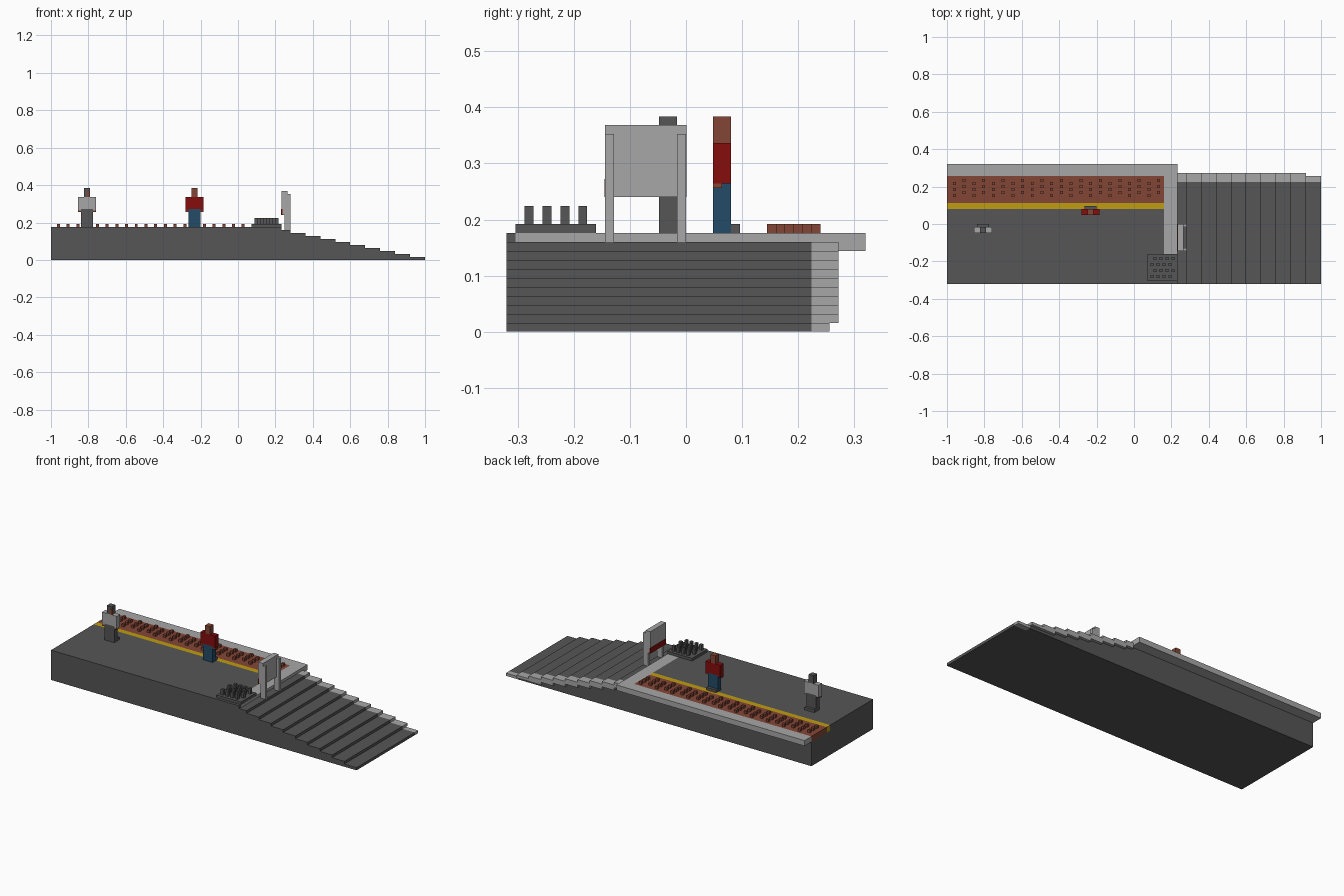
import bpy, bmesh

cube = bpy.data.objects.get("Cube")
if cube:
    bpy.data.objects.remove(cube, do_unlink=True)

U = 0.016                 # base module
TOP = 11 * U              # deck height
X_END = 0.232             # where the platform meets the stairs


def material(name, rgb):
    m = bpy.data.materials.new(name)
    m.use_nodes = True
    m.diffuse_color = (*rgb, 1)
    m.node_tree.nodes["Principled BSDF"].inputs["Base Color"].default_value = (*rgb, 1)
    return m


DARK = material("dark_grey", (0.092, 0.092, 0.092))
LIGHT = material("light_grey", (0.39, 0.39, 0.39))
BROWN = material("brick_brown", (0.23, 0.062, 0.037))
YELLOW = material("safety_yellow", (0.52, 0.34, 0.006))
RED = material("red", (0.24, 0.004, 0.004))
BLUE = material("denim_blue", (0.016, 0.07, 0.135))


def finish(name, bm, mat):
    bmesh.ops.recalc_face_normals(bm, faces=bm.faces)
    mesh = bpy.data.meshes.new(name)
    bm.to_mesh(mesh)
    bm.free()
    mesh.materials.append(mat)
    ob = bpy.data.objects.new(name, mesh)
    bpy.context.collection.objects.link(ob)
    return ob


def boxes(name, mat, *extents):
    """One object from boxes given as (x0, x1, y0, y1, z0, z1)."""
    bm = bmesh.new()
    for x0, x1, y0, y1, z0, z1 in extents:
        vs = bmesh.ops.create_cube(bm, size=1)["verts"]
        bmesh.ops.scale(bm, vec=(x1 - x0, y1 - y0, z1 - z0), verts=vs)
        bmesh.ops.translate(bm, vec=((x0 + x1) / 2, (y0 + y1) / 2, (z0 + z1) / 2), verts=vs)
    return finish(name, bm, mat)


def extrude_xz(name, mat, pts, y0, y1):
    """Extrude an x-z outline along y."""
    bm = bmesh.new()
    face = bm.faces.new([bm.verts.new((x, y0, z)) for x, z in pts])
    new = bmesh.ops.extrude_face_region(bm, geom=[face])["geom"]
    bmesh.ops.translate(bm, vec=(0, y1 - y0, 0),
                        verts=[v for v in new if isinstance(v, bmesh.types.BMVert)])
    return finish(name, bm, mat)


# Platform body and dark deck
SLAB = 9 * U
boxes("platform_base", DARK, (-1, X_END, -0.32, 0.256, 0, SLAB))
boxes("platform_deck", DARK,
      (-1, 0.16, -0.32, 0.08, SLAB, TOP),
      (0.16, X_END, -0.32, -0.16, SLAB, TOP))

# Pale edging along the back and across the head of the stairs
boxes("edge_coping", LIGHT, (-1, X_END, 0.256, 0.32, SLAB, TOP))
boxes("landing_strip", LIGHT, (0.16, X_END, -0.16, 0.256, SLAB, TOP))
boxes("yellow_line", YELLOW, (-1, 0.16, 0.08, 0.112, SLAB, TOP))

# Tactile paving with staggered studs
boxes("tactile_paving", BROWN, (-1, 0.16, 0.112, 0.256, SLAB, TOP))
studs = []
for k in range(22):
    x = -0.96 + 0.052 * k
    for j in range(3):
        y = 0.152 + 2 * U * j + U * (k % 2)
        studs.append((x - U / 2, x + U / 2, y - U / 2, y + U / 2, TOP, TOP + U))
boxes("tactile_studs", BROWN, *studs)

# Tactile plate at the head of the stairs
boxes("stud_plate", DARK, (0.072, X_END, -0.304, -0.16, TOP, TOP + U))
boxes("stud_plate_trim", LIGHT, (X_END - 0.01, X_END + 0.001, -0.304, -0.16, TOP - U, TOP))
pegs = []
for r in range(4):
    y = -0.28 + 2 * U * r
    for c in range(4):
        x = 0.096 + 2 * U * c + U * (r % 2)
        pegs.append((x - U / 2, x + U / 2, y - U / 2, y + U / 2, TOP + U, TOP + 3 * U))
boxes("plate_pegs", DARK, *pegs)

# Stairs: stepped outline, narrow core under the curb, overhanging curb blocks
edges = [X_END] + [0.28 + 0.08 * i for i in range(10)]
tread = [(edges[i], edges[i + 1], (10 - i) * U) for i in range(10)]
outline = [(X_END, 0)]
for x0, x1, z in tread:
    outline += [(x0, z), (x1, z)]
outline.append((1.0, 0))
extrude_xz("stairs", DARK, outline, -0.32, 0.224)

core = [(X_END, 0)]
for x0, x1, z in tread[:8]:
    core += [(x0, z - 2 * U), (x1, z - 2 * U)]
core += [(tread[8][0], U), (tread[8][1], U), (tread[8][1], 0)]
extrude_xz("stair_side_wall", DARK, core, 0.224, 0.256)

curb = [(x0, x1, 0.224, 0.272, max(z - 2 * U, U), z) for x0, x1, z in tread[:9]]
curb.append((tread[9][0], 1.0, 0.224, 0.256, 0, U))
boxes("stair_curb", LIGHT, *curb)

# Sign on two posts
boxes("sign_posts", LIGHT,
      (0.248, 0.28, -0.144, -0.128, 10 * U, 22 * U),
      (0.248, 0.28, -0.016, 0.0, 10 * U, 22 * U))
boxes("sign_panel", LIGHT, (0.233, 0.264, -0.1445, 0.0005, 15 * U, 23 * U))
boxes("sign_red_band", RED, (0.231, 0.238, -0.145, 0.001, 15 * U, 17 * U))


# Standing people, facing the platform edge (+y)
def person(label, x, y, coat, trousers, head):
    boxes(label + "_shoes", DARK, (x - 2 * U, x + 2 * U, y + U, y + 2 * U, TOP, TOP + U))
    boxes(label + "_legs", trousers, (x - 2 * U, x + 2 * U, y - U, y + U, TOP, 17 * U))
    boxes(label + "_coat", coat,
          (x - 2 * U, x + 2 * U, y - U, y + U, 17 * U, 21 * U),
          (x - 3 * U, x - 2 * U, y - U, y + U, 16.5 * U, 21 * U),
          (x + 2 * U, x + 3 * U, y - U, y + U, 16.5 * U, 21 * U))
    boxes(label + "_hands", BROWN,
          (x - 3 * U, x - 2 * U, y - U, y, 16 * U, 16.5 * U),
          (x + 2 * U, x + 3 * U, y - U, y, 16 * U, 16.5 * U))
    boxes(label + "_head", head, (x - U, x + U, y - U, y + U, 21 * U, 24 * U))


person("grey_person", -0.808, -0.032, LIGHT, DARK, DARK)
person("red_person", -0.232, 0.064, RED, BLUE, BROWN)
boxes("grey_person_cheek", BROWN, (-0.808, -0.791, -0.049, -0.032, 21 * U, 23 * U))
